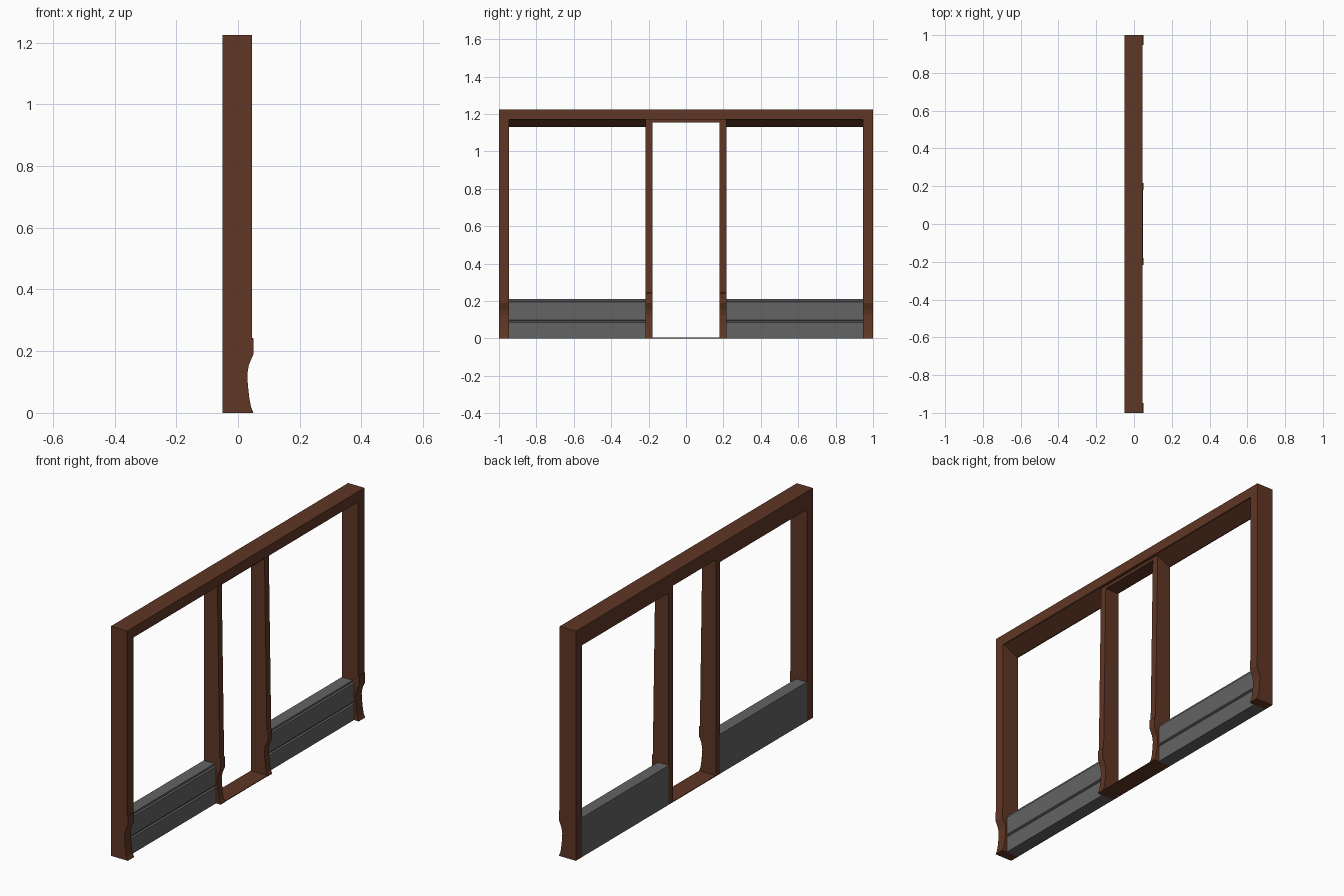
import bpy, bmesh

cube = bpy.data.objects.get("Cube")
if cube:
    bpy.data.objects.remove(cube, do_unlink=True)


def material(name, rgb):
    m = bpy.data.materials.new(name)
    m.use_nodes = True
    m.diffuse_color = (*rgb, 1)
    m.node_tree.nodes["Principled BSDF"].inputs["Base Color"].default_value = (*rgb, 1)
    return m


wood = material("brown wood", (0.115, 0.037, 0.018))
grey = material("grey panel", (0.125, 0.125, 0.125))


def extrude_y(name, profile, y0, y1, mat):
    """Extrude an (x, z) outline along y."""
    bm = bmesh.new()
    face = bm.faces.new([bm.verts.new((x, y0, z)) for x, z in profile])
    new = bmesh.ops.extrude_face_region(bm, geom=[face])["geom"]
    bmesh.ops.translate(bm, vec=(0, y1 - y0, 0),
                        verts=[v for v in new if isinstance(v, bmesh.types.BMVert)])
    bmesh.ops.recalc_face_normals(bm, faces=bm.faces)
    mesh = bpy.data.meshes.new(name)
    bm.to_mesh(mesh)
    bm.free()
    mesh.materials.append(mat)
    obj = bpy.data.objects.new(name, mesh)
    bpy.context.collection.objects.link(obj)


def rect(x0, x1, z0, z1):
    return [(x0, z0), (x1, z0), (x1, z1), (x0, z1)]


BACK, FRONT, TOP = -0.05, 0.046, 1.225
UNDER = 1.17

# Curved foot shared by all posts
foot = [(BACK, 0), (0.05, 0), (0.042, 0.02), (0.037, 0.045), (0.032, 0.09),
        (0.03, 0.125), (0.035, 0.155), (0.05, 0.19), (0.05, 0.24)]
end_post = foot + [(FRONT, 0.24), (FRONT, UNDER), (BACK, UNDER)]
mid_post = foot + [(0.044, 0.245), (0.03, UNDER), (BACK, UNDER)]

# Two overlapping boards with shadow grooves
boards = [(BACK, 0), (0.022, 0), (0.022, 0.085), (0.014, 0.089), (0.014, 0.095),
          (0.022, 0.099), (0.022, 0.196), (0.014, 0.2), (0.014, 0.21), (BACK, 0.21)]

# Sloped underside of the side bays
wedge = [(0.036, UNDER), (BACK, UNDER), (BACK, 1.13), (-0.04, 1.13)]

extrude_y("top_beam", rect(BACK, FRONT, UNDER, TOP), -1, 1, wood)
extrude_y("door_head", rect(BACK, 0.03, 1.155, UNDER), -0.18, 0.18, wood)
extrude_y("door_sill", rect(BACK, 0.048, 0, 0.004), -0.18, 0.18, wood)

for side, s in (("left", 1), ("right", -1)):
    extrude_y("end_post_" + side, end_post, s * 0.947, s, wood)
    extrude_y("door_post_" + side, mid_post, s * 0.18, s * 0.217, wood)
    extrude_y("lower_panel_" + side, boards, s * 0.217, s * 0.947, grey)
    extrude_y("sloped_head_" + side, wedge, s * 0.217, s * 0.947, wood)
